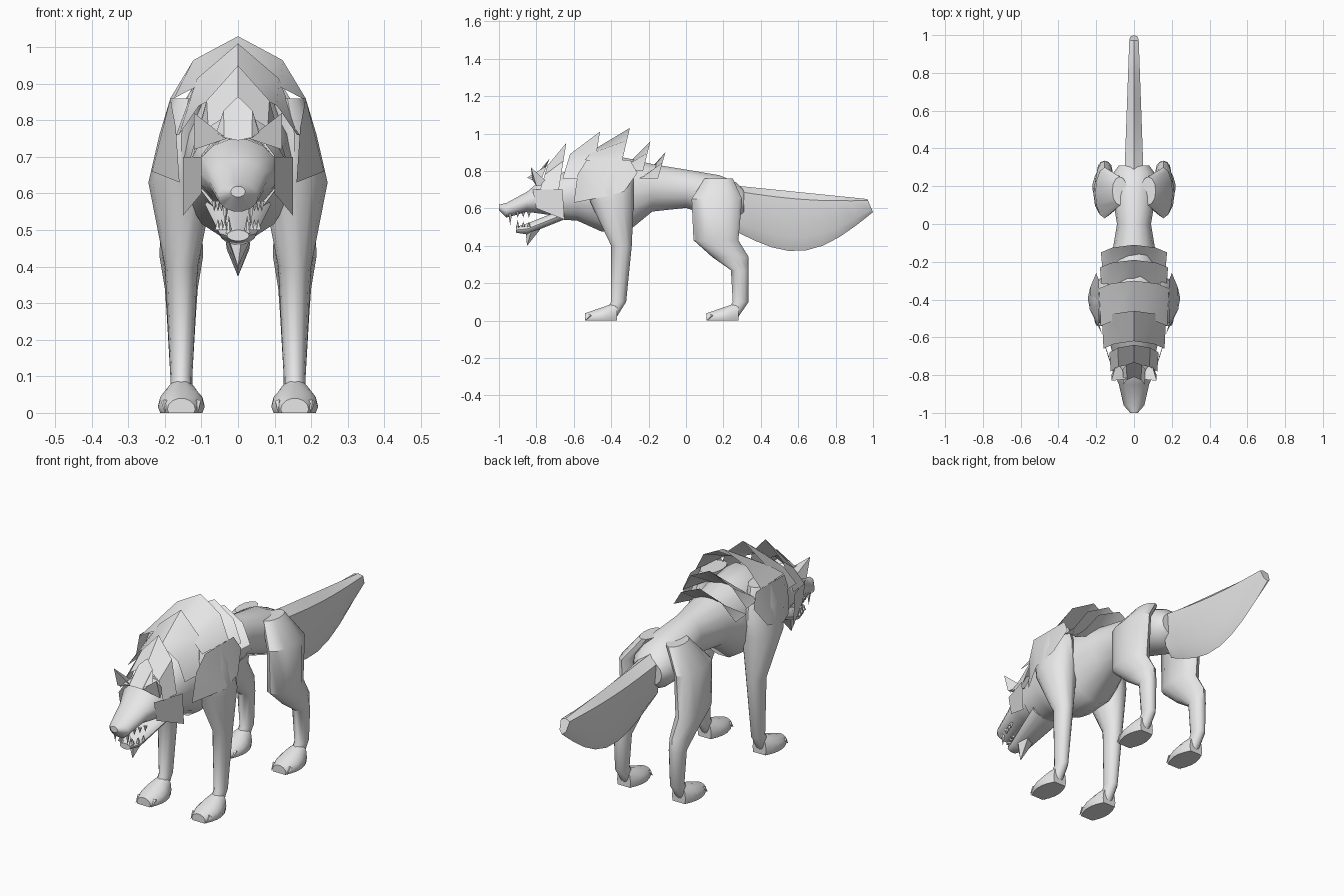
import bpy
import bmesh
from math import sin, cos, pi, radians
from mathutils import Vector

default_cube = bpy.data.objects.get("Cube")
if default_cube:
    bpy.data.objects.remove(default_cube, do_unlink=True)

grey = bpy.data.materials.new("pale_grey")
grey.use_nodes = True
grey.diffuse_color = (0.8, 0.8, 0.8, 1)
grey.node_tree.nodes["Principled BSDF"].inputs["Base Color"].default_value = grey.diffuse_color
leg_centre = 0.155
parts = []


def make(name, points, faces, mirror=False):
    """Turn points and faces into an object, optionally mirrored in x."""
    mesh = bpy.data.meshes.new(name)
    mesh.from_pydata(points, [], faces)
    bm = bmesh.new()
    bm.from_mesh(mesh)
    bmesh.ops.recalc_face_normals(bm, faces=bm.faces)
    bm.to_mesh(mesh)
    bm.free()
    mesh.materials.append(grey)
    obj = bpy.data.objects.new(name, mesh)
    bpy.context.collection.objects.link(obj)
    if mirror:
        obj.modifiers.new("mirror", "MIRROR")
    parts.append(obj)


def bridge(rings, closed=True):
    """Quads between equal rows of points, with capped ends when closed."""
    count = len(rings[0])
    points = [point for ring in rings for point in ring]
    faces = []
    for start in range(0, len(points) - count, count):
        for i in range(count if closed else count - 1):
            j = (i + 1) % count
            faces.append((start + i, start + j, start + count + j, start + count + i))
    if closed:
        faces.append(range(count))
        faces.append(range(len(points) - count, len(points)))
    return points, faces


def circle(sides):
    """Unit circle directions used by every round section."""
    angles = [2 * pi * k / sides for k in range(sides)]
    return [(cos(angle), sin(angle)) for angle in angles]


def trunk(name, sections, centre=0):
    """Oval sections (y, bottom, top, half width) along y, flattened at the ground."""
    rings = [[(centre + width * u, y, max((low + high + (high - low) * v) / 2, 0))
              for u, v in circle(14)] for y, low, high, width in sections]
    make(name, *bridge(rings), mirror=centre > 0)


def limb(name, sections, inset):
    """Oval sections (z, front, back, half width) downwards, the first leaning inwards."""
    rings = []
    for z, front, back, width in sections:
        centre = leg_centre if rings else leg_centre - inset
        rings.append([(centre + width * u, (front + back + (back - front) * v) / 2, z)
                      for u, v in circle(12)])
    make(name, *bridge(rings), mirror=True)


def spike(name, base, offset, radius, mirror=True):
    """Pointed cone from base along offset, for teeth, claws and tufts."""
    base, offset = Vector(base), Vector(offset)
    turn = offset.to_track_quat("Z", "Y")
    sides = 5
    points = [base + turn @ Vector((radius * u, radius * v, 0)) for u, v in circle(sides)]
    faces = [(k, (k + 1) % sides, sides) for k in range(sides)]
    make(name, points + [base + offset], faces + [range(sides)], mirror)


# Trunk from rump to neck
trunk("torso", [
    (0.31, 0.57, 0.7, 0.08), (0.27, 0.54, 0.74, 0.11), (0.18, 0.54, 0.78, 0.12),
    (0, 0.6, 0.81, 0.09), (-0.18, 0.58, 0.84, 0.12), (-0.3, 0.48, 0.87, 0.15),
    (-0.45, 0.47, 0.9, 0.16), (-0.58, 0.53, 0.84, 0.14), (-0.7, 0.54, 0.77, 0.11)])

# Head with open jaw and chin tuft
trunk("skull_and_snout", [
    (-0.65, 0.55, 0.76, 0.11), (-0.78, 0.57, 0.75, 0.11), (-0.85, 0.58, 0.69, 0.08),
    (-0.96, 0.55, 0.63, 0.055), (-1, 0.59, 0.62, 0.02)])
trunk("lower_jaw", [
    (-0.65, 0.54, 0.6, 0.09), (-0.85, 0.46, 0.52, 0.05), (-0.91, 0.47, 0.5, 0.03)])
spike("chin_tuft", (0, -0.82, 0.5), (0, -0.03, -0.1), 0.045, False)

# Ears
make("ear",
     [(0.12, -0.83, 0.82), (0.03, -0.82, 0.75), (0.12, -0.8, 0.72), (0.09, -0.73, 0.73)],
     [(0, 1, 2), (0, 2, 3), (0, 3, 1), (1, 3, 2)], True)

# Cheek ruffs flaring backwards
make("cheek_ruff",
     [(0.1, -0.82, 0.7), (0.15, -0.66, 0.7), (0.15, -0.65, 0.54), (0.1, -0.8, 0.6)],
     [(0, 1, 2, 3)], True)

# Teeth: fangs in front, small teeth behind
spike("upper_fang", (0.035, -0.94, 0.57), (0, 0, -0.06), 0.01)
spike("lower_fang", (0.025, -0.9, 0.49), (0, 0, 0.05), 0.01)
for step in range(3):
    x, y = 0.045 + step * 0.01, step * 0.03 - 0.9
    spike("upper_tooth", (x, y, 0.58), (0, 0, -0.03), 0.01)
    spike("lower_tooth", (x - 0.01, y, 0.5), (0, 0, 0.03), 0.01)

# Legs: broad shoulders in front, bent hocks behind
limb("front_leg", [
    (0.86, -0.5, -0.33, 0.05), (0.76, -0.54, -0.28, 0.06), (0.63, -0.51, -0.28, 0.09),
    (0.4, -0.4, -0.29, 0.045), (0.1, -0.4, -0.32, 0.03), (0.02, -0.45, -0.37, 0.03)], 0.02)
limb("hind_leg", [
    (0.76, 0.1, 0.25, 0.04), (0.65, 0.03, 0.3, 0.05), (0.43, 0.04, 0.28, 0.06),
    (0.34, 0.14, 0.335, 0.045), (0.27, 0.24, 0.335, 0.04), (0.1, 0.25, 0.335, 0.03),
    (0.02, 0.2, 0.28, 0.03)], 0.08)

# Paws swell in the middle, rise to the ankle and lie flat on the ground
for name, toe in (("front", -0.54), ("hind", 0.11)):
    sections = []
    for step in range(6):
        t = step / 5
        height = 0.04 + 0.06 * t
        width = 0.065 * sin(pi * (0.2 + 0.6 * t))
        sections.append((toe + 0.17 * t, -height / 2, height, width))
    trunk(name + "_paw", sections, leg_centre)
    for step in range(4):
        x = leg_centre + (step - 1.5) * 0.03
        spike(name + "_claw", (x, toe + 0.03, 0.03), (0, -0.03, -0.03), 0.01)

# Shoulder guards, flat sheets over the upper legs
make("shoulder_guard",
     [(0.16, -0.6, 0.63), (0.17, -0.58, 0.78), (0.185, -0.53, 0.86),
      (0.185, -0.3, 0.86), (0.2, -0.26, 0.79), (0.23, -0.33, 0.69), (0.235, -0.45, 0.66)],
     [(0, 1, 6), (1, 2, 6), (2, 3, 5, 6), (3, 4, 5)], True)

# Mane: overlapping arched sheets (tip y, tip z, drop at the sides, half width, length)
for tip_y, tip_z, drop, width, length in [
        (-0.73, 0.865, 0.1, 0.06, 0.08), (-0.64, 0.95, 0.25, 0.13, 0.1),
        (-0.46, 1.01, 0.25, 0.17, 0.16), (-0.3, 1.03, 0.17, 0.185, 0.2),
        (-0.19, 0.96, 0.16, 0.18, 0.12), (-0.11, 0.9, 0.14, 0.175, 0.1)]:
    front, rear = [], []
    for across in (-1, -0.66, 0, 0.66, 1):
        fall = abs(across) ** 2.3
        x, y, z = width * across, tip_y - 0.04 * fall, tip_z - drop * fall
        front.append((x * 0.95, y - length, z - 0.12 * (1 - fall)))
        rear.append((x, y, z))
    make("mane_plate", *bridge([front, rear], False))

# Tail: a tall narrow blade with a curved keel, tapering to a slanted tip
steps = 8
rings = []
for step in range(steps + 1):
    t = step / steps
    top, width = 0.72 - 0.07 * t, 0.05 - 0.025 * t
    depth = 0.25 * (1 - t) + 0.15 * sin(pi * t) + 0.07 * t
    outline = [(0, 0), (1, 0.12), (0.75, 0.77), (0, 1), (-0.75, 0.77), (-1, 0.12)]
    rings.append([(width * across, 0.28 + (0.69 + 0.03 * down) * t, top - depth * down)
                  for across, down in outline])
make("tail", *bridge(rings))

# Smooth shading that keeps the hard creases
bpy.ops.object.select_all(action="DESELECT")
for part in parts:
    part.select_set(True)
bpy.context.view_layer.objects.active = parts[0]
bpy.ops.object.shade_smooth_by_angle(angle=radians(40))
